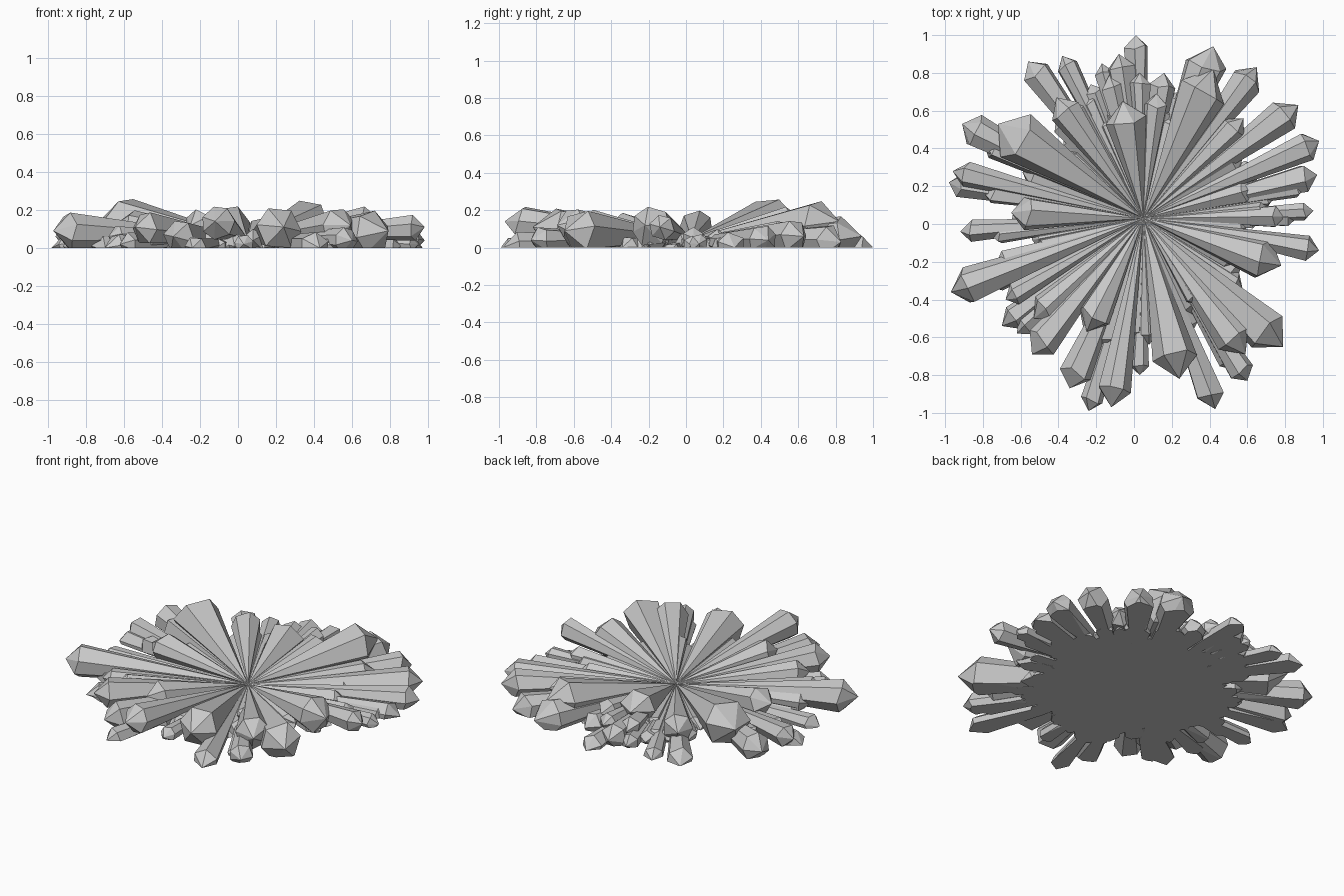
import bpy, bmesh, math, random
from mathutils import Matrix, Vector

if "Cube" in bpy.data.objects:
    bpy.data.objects.remove(bpy.data.objects["Cube"], do_unlink=True)

rng = random.Random(7)
ROOT = Vector((0.05, 0.03, 0.05))

stone = bpy.data.materials.new("grey_crystal")
stone.use_nodes = True
grey = (0.58, 0.58, 0.58, 1)
stone.diffuse_color = grey
stone.node_tree.nodes["Principled BSDF"].inputs["Base Color"].default_value = grey


def add_crystal(bm, tip, radius, sides=6, cap=0.95):
    """Prism that fans out of the root point and ends in a faceted tip."""
    axis = tip - ROOT
    forward = axis.normalized()
    across = forward.cross(Vector((0, 0, 1))).normalized()
    up = across.cross(forward)
    shoulder = tip - forward * radius * cap
    roll = rng.uniform(0, math.tau)
    root = bm.verts.new(ROOT)
    point = bm.verts.new(tip)
    ring = []
    for i in range(sides):
        a = roll + math.tau * (i + rng.uniform(-0.12, 0.12)) / sides
        slip = forward * radius * rng.uniform(-0.2, 0.2)
        spread = (across * math.cos(a) + up * math.sin(a)) * radius
        ring.append(bm.verts.new(shoulder + spread + slip))
    for a, b in zip(ring, ring[1:] + ring[:1]):
        bm.faces.new((root, b, a))
        bm.faces.new((point, a, b))


def finish(bm, name):
    """Trim flat at the ground, close the underside and make the object."""
    bmesh.ops.recalc_face_normals(bm, faces=bm.faces)
    bmesh.ops.bisect_plane(bm, geom=bm.verts[:] + bm.edges[:] + bm.faces[:],
                           plane_co=(0, 0, 0), plane_no=(0, 0, -1), clear_outer=True)
    rim = [e for e in bm.edges if e.is_boundary]
    bmesh.ops.holes_fill(bm, edges=rim, sides=0)
    bmesh.ops.recalc_face_normals(bm, faces=bm.faces)
    mesh = bpy.data.meshes.new(name)
    bm.to_mesh(mesh)
    bm.free()
    mesh.materials.append(stone)
    obj = bpy.data.objects.new(name, mesh)
    bpy.context.collection.objects.link(obj)


def build(name, specs, sides):
    for i, (x, y, z, r) in enumerate(specs):
        bm = bmesh.new()
        add_crystal(bm, Vector((x, y, z)) / 100, r / 100, sides + i % 2)
        finish(bm, f"{name}_{i + 1}")


# Large raised crystals: tip x, y, z and radius in hundredths
large = [
    (42, 82, 14, 13), (42, 94, 6, 11), (87, 63, 6, 9), (98, 44, 4, 8),
    (98, -14, 11, 7), (78, -22, 12, 11), (79, -65, 9, 12), (59, -69, 12, 10),
    (24, -82, 11, 12), (-12, -97, 14, 9), (-34, -87, 6, 9), (-25, -57, 12, 9),
    (-54, -69, 11, 9), (-97, -36, 9, 10), (-96, 28, 6, 7), (-65, 6, 12, 9),
    (-72, 53, 15, 14), (-91, 53, 6, 9), (-6, 65, 13, 11), (-41, 67, 10, 9),
]
build("large_crystal", large, 6)

# Slim crystals lying close to the ground
slim = [
    (1, 100, 0, 7), (65, 83, 3, 9), (97, 26, 0, 8), (95, 7, 2, 5),
    (80, 4, 5, 6), (60, -83, 4, 7), (43, -98, 0, 8), (3, -80, 2, 5),
    (-24, -99, 0, 6), (-53, -50, 8, 8), (-70, -54, 0, 7), (-68, -40, 6, 6),
    (-73, -21, 4, 6), (-92, -4, 1, 6), (-56, 86, 0, 8), (-38, 89, 0, 6),
    (-8, 90, 5, 8), (12, 69, 9, 7), (16, 80, 3, 7), (3, 80, 8, 6),
    (58, 56, 8, 7), (33, -42, 9, 4), (-17, 85, 2, 6), (-98, 22, 0, 7),
]
build("slim_crystal", slim, 6)

# Side growths that crowd the sides of the bigger crystals
growths = [
    (-80, 17, 4, 6), (91, 20, 1, 5), (-13, 79, 8, 7), (-23, 74, 2, 5),
    (8, -64, 4, 6), (86, 3, 1, 5), (-80, 45, 6, 8), (52, -77, 1, 5),
    (-62, -58, 2, 6), (-76, -6, 2, 5), (-77, -33, 1, 6), (-18, -66, 2, 6),
]
build("side_growth", growths, 5)

# Short shards filling the gaps and forming the flat base
bm = bmesh.new()
count = 72
for i in range(count):
    angle = math.tau * (i + rng.uniform(-0.4, 0.4)) / count
    reach = rng.uniform(0.55, 0.73)
    tip = ROOT + Vector((math.cos(angle), math.sin(angle), 0)) * reach
    tip.z = rng.uniform(-0.03, 0.03)
    add_crystal(bm, tip, rng.uniform(0.045, 0.07), rng.choice((5, 6)))
finish(bm, "base_shards")

# Low solid core under the meeting point
bm = bmesh.new()
bmesh.ops.create_cone(bm, cap_ends=True, segments=16, radius1=0.5, radius2=0, depth=ROOT.z,
                      matrix=Matrix.Translation((ROOT.x, ROOT.y, ROOT.z / 2)))
finish(bm, "base_core")
